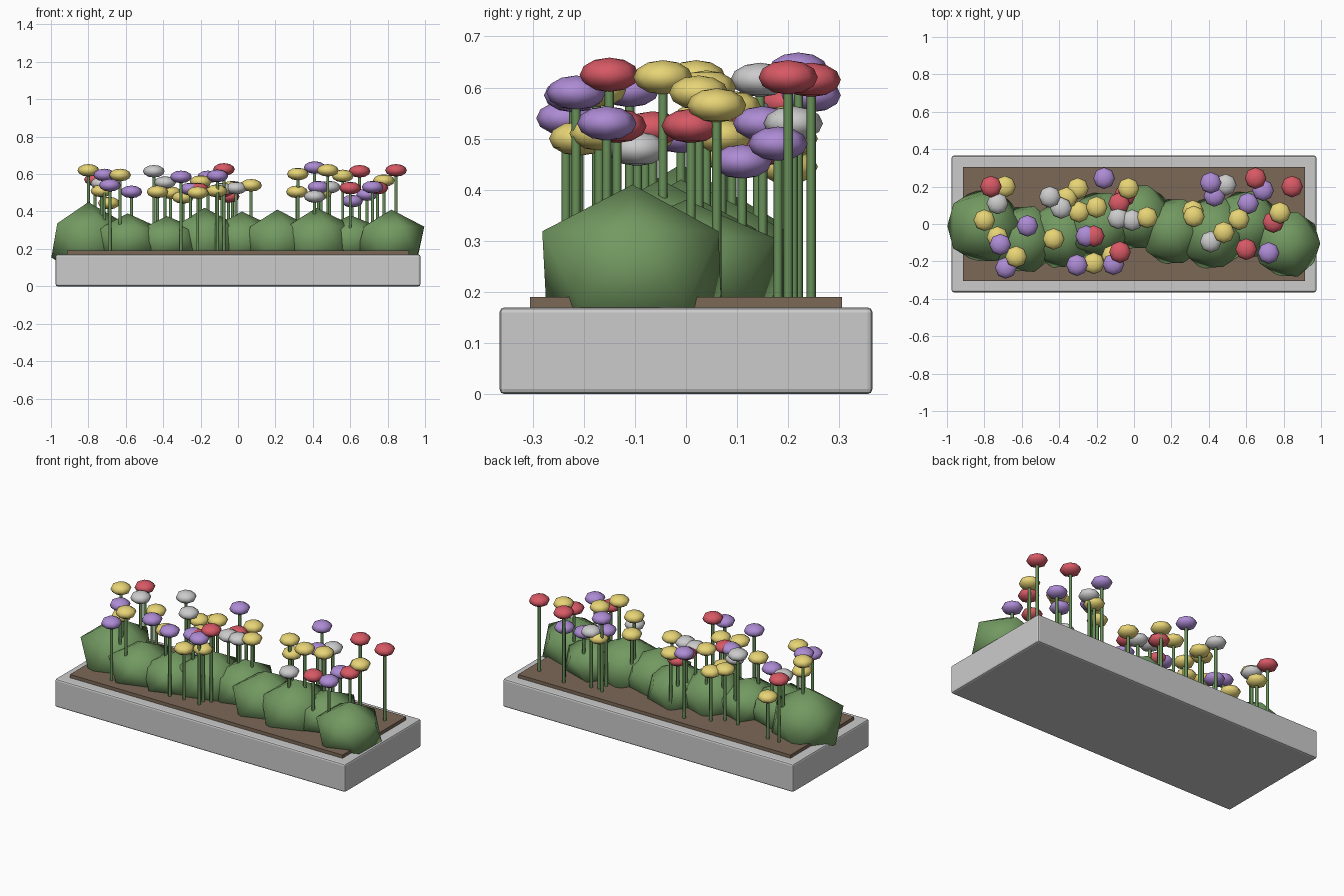
import bpy, math, random
from mathutils import Vector

if "Cube" in bpy.data.objects:
    bpy.data.objects.remove(bpy.data.objects["Cube"])

random.seed(4)
SOIL_TOP = 0.19


def material(name, rgb):
    m = bpy.data.materials.new(name)
    m.diffuse_color = (*rgb, 1)
    m.use_nodes = True
    m.node_tree.nodes["Principled BSDF"].inputs["Base Color"].default_value = m.diffuse_color
    return m


def finish(name, mat=None, smooth=None):
    ob = bpy.context.object
    ob.name = name
    if mat:
        ob.data.materials.append(mat)
    if smooth:
        bpy.ops.object.shade_smooth_by_angle(angle=math.radians(smooth))
    return ob


def box(name, size, z0, mat=None, bevel=0):
    bpy.ops.mesh.primitive_cube_add(size=1, location=(0, 0, z0 + size[2] / 2))
    ob = finish(name, mat)
    ob.scale = size
    bpy.ops.object.transform_apply(location=False, rotation=False, scale=True)
    if bevel:
        mod = ob.modifiers.new("bevel", 'BEVEL')
        mod.width, mod.segments = bevel, 2
    return ob


soil_mat = material("soil", (0.20, 0.14, 0.095))
leaf_mat = material("leaf", (0.17, 0.32, 0.12))
stem_mat = material("stem", (0.14, 0.28, 0.10))
petal = {
    "red": material("red_petal", (0.68, 0.10, 0.13)),
    "yellow": material("yellow_petal", (0.80, 0.66, 0.18)),
    "purple": material("purple_petal", (0.42, 0.26, 0.66)),
    "white": material("white_petal", (0.80, 0.80, 0.78)),
}

# Stone trough and soil bed
box("planter_trough", (1.95, 0.73, 0.17), 0, bevel=0.01)
box("soil_bed", (1.83, 0.61, 0.09), 0.10, soil_mat)

# Row of low-poly bushes: x, y, radius, top height
bushes = [
    (-0.80, -0.01, 0.222, 0.45), (-0.59, -0.08, 0.20, 0.39),
    (-0.38, -0.06, 0.20, 0.375), (-0.18, -0.01, 0.20, 0.42),
    (0.02, 0.04, 0.20, 0.40), (0.21, -0.04, 0.20, 0.41),
    (0.42, -0.05, 0.215, 0.42), (0.60, 0.00, 0.20, 0.38),
    (0.82, -0.105, 0.20, 0.41),
]
for x, y, r, top in bushes:
    zc = 0.245
    bpy.ops.mesh.primitive_ico_sphere_add(subdivisions=1, radius=1, location=(x, y, zc))
    ob = finish("bush", leaf_mat, 45)
    for v in ob.data.vertices:
        j = 0.0 if abs(v.co.z) > 0.9 else random.uniform(-0.03, 0.04)
        v.co = Vector((v.co.x * r * (1 + j), v.co.y * r * (1 + j), v.co.z * (top - zc)))

# Flowers by colour: x, y, head height
flowers = {
    "red": [(-.765, .20, .57), (-.05, .15, .48), (-.08, .11, .51), (-.215, -.065, .52),
            (-.075, -.15, .625), (.60, -.135, .525), (.65, .245, .615),
            (.745, .01, .525), (.845, .20, .62)],
    "yellow": [(-.69, .20, .445), (-.80, .02, .62), (-.73, -.07, .51), (-.63, -.175, .595),
               (-.43, -.08, .505), (-.36, .14, .50), (-.30, .19, .49), (-.295, .065, .475),
               (-.20, .09, .56), (-.03, .19, .53), (.07, .035, .54), (-.215, -.21, .50),
               (-.115, -.17, .51), (.315, .07, .505), (.32, .04, .60), (.445, .20, .50),
               (.48, -.045, .62), (.56, .025, .59), (.78, .06, .565)],
    "purple": [(-.715, -.11, .595), (-.685, -.235, .54), (-.57, -.01, .505), (-.16, .245, .585),
               (-.255, -.065, .52), (-.305, -.22, .585), (-.11, -.215, .59), (.41, .22, .635),
               (.43, .15, .53), (.61, .11, .455), (.69, .18, .49), (.72, -.155, .53)],
    "white": [(-.73, .11, .55), (-.45, .145, .615), (-.39, .085, .555), (-.085, .03, .52),
              (-.01, .02, .525), (.49, .21, .53), (.41, -.095, .48)],
}
for colour, spots in flowers.items():
    for x, y, z in spots:
        base = SOIL_TOP - 0.01
        bpy.ops.mesh.primitive_cylinder_add(vertices=6, radius=0.009, depth=z - base,
                                            location=(x, y, (z + base) / 2))
        finish("flower_stem", stem_mat, 65)
        bpy.ops.mesh.primitive_uv_sphere_add(segments=8, ring_count=6, radius=0.058,
                                             location=(x, y, z))
        head = finish(colour + "_flower_head", petal[colour], 50)
        for v in head.data.vertices:
            v.co.z *= 0.58
